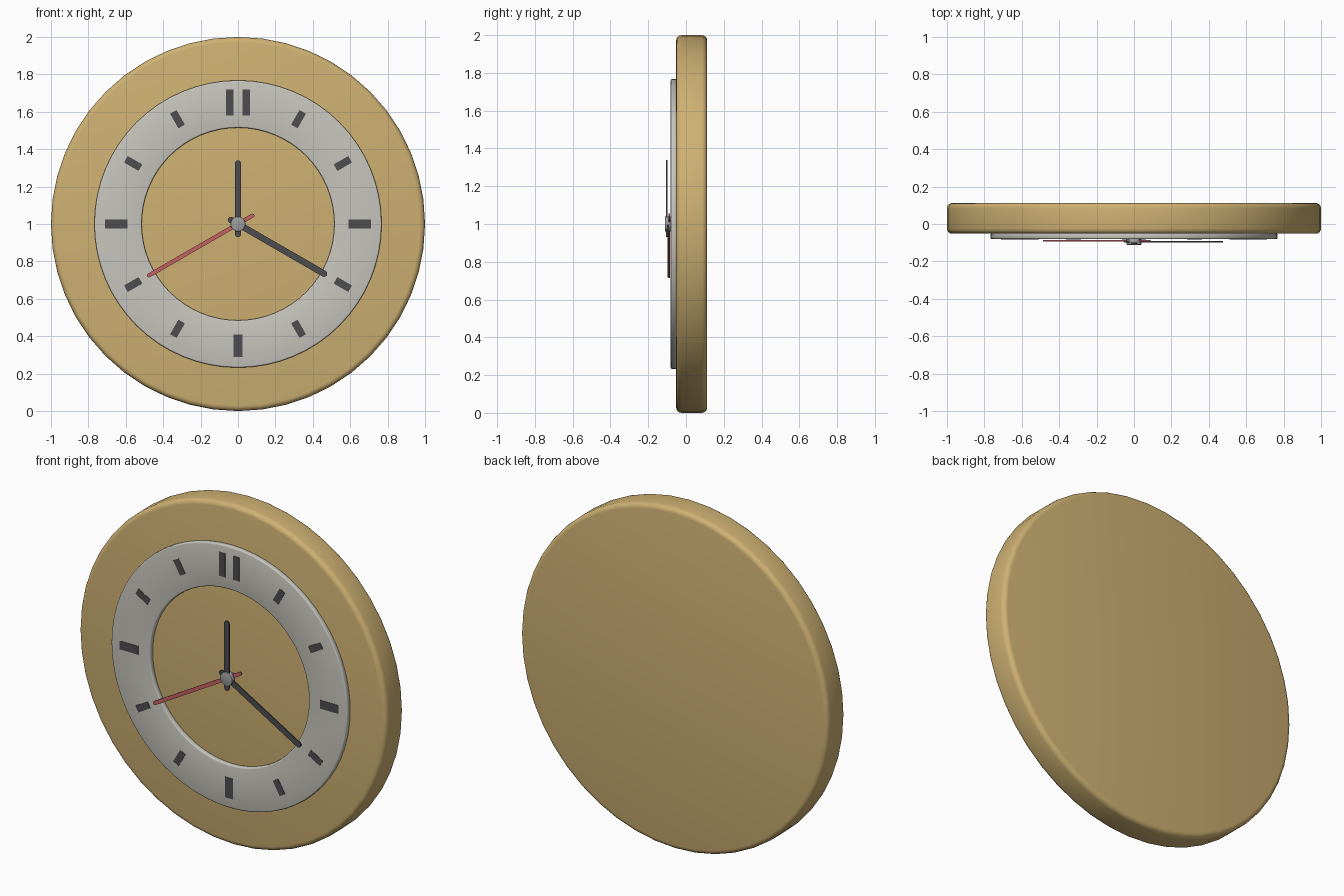
import bpy, bmesh
from math import sin, cos, pi, radians

if "Cube" in bpy.data.objects:
    bpy.data.objects.remove(bpy.data.objects["Cube"])

CZ = 1.0  # height of the clock centre


def material(name, rgb):
    m = bpy.data.materials.new(name)
    m.diffuse_color = (*rgb, 1)
    m.use_nodes = True
    m.node_tree.nodes["Principled BSDF"].inputs["Base Color"].default_value = m.diffuse_color
    return m


GOLD = material("gold", (0.62, 0.44, 0.17))
PALE = material("pale_grey", (0.57, 0.56, 0.51))
DARK = material("dark_grey", (0.075, 0.075, 0.08))
RED = material("red", (0.55, 0.12, 0.12))
STEEL = material("steel", (0.33, 0.34, 0.35))


def finish(name, bm, mat, bevel=0, segments=3):
    bmesh.ops.recalc_face_normals(bm, faces=bm.faces)
    if bevel:
        edges = [e for e in bm.edges if e.calc_face_angle(0) > radians(60)]
        bmesh.ops.bevel(bm, geom=edges, offset=bevel, segments=segments,
                        profile=0.5, affect='EDGES')
    me = bpy.data.meshes.new(name)
    bm.to_mesh(me)
    bm.free()
    me.materials.append(mat)
    ob = bpy.data.objects.new(name, me)
    bpy.context.collection.objects.link(ob)
    bpy.ops.object.select_all(action='DESELECT')
    ob.select_set(True)
    bpy.context.view_layer.objects.active = ob
    bpy.ops.object.shade_smooth_by_angle(angle=radians(35))
    return ob


def prism(name, outline, y0, y1, mat, bevel=0, angle=0.0, segments=3):
    """Extrude an outline from y0 to y1, turned clockwise about the centre."""
    bm = bmesh.new()
    c, s = cos(angle), sin(angle)
    vs = [bm.verts.new((x * c + z * s, y0, CZ - x * s + z * c)) for x, z in outline]
    face = bm.faces.new(vs)
    new = bmesh.ops.extrude_face_region(bm, geom=[face])["geom"]
    for v in new:
        if isinstance(v, bmesh.types.BMVert):
            v.co.y = y1
    return finish(name, bm, mat, bevel, segments)


def circle(r, n):
    return [(r * sin(2 * pi * i / n), r * cos(2 * pi * i / n)) for i in range(n)]


def bar(x, r0, r1, w):
    return [(x - w / 2, r0), (x + w / 2, r0), (x + w / 2, r1), (x - w / 2, r1)]


def capsule(tail, tip, w, n=8):
    h = w / 2
    top = [(h * cos(pi * i / n), tip - h + h * sin(pi * i / n)) for i in range(n + 1)]
    low = [(-h * cos(pi * i / n), -tail + h - h * sin(pi * i / n)) for i in range(n + 1)]
    return top + low


# round case
prism("case", circle(1.0, 48), -0.052, 0.112, GOLD, bevel=0.028, segments=4)

# raised dial ring
bm = bmesh.new()
N = 64
loops = []
for r, y in ((0.768, -0.050), (0.768, -0.081), (0.515, -0.081), (0.515, -0.050)):
    loops.append([bm.verts.new((x, y, CZ + z)) for x, z in circle(r, N)])
for a, b in zip(loops, loops[1:] + loops[:1]):
    for i in range(N):
        j = (i + 1) % N
        bm.faces.new((a[i], a[j], b[j], b[i]))
finish("dial_ring", bm, PALE, bevel=0.008)

# hour marks: slim bars, with broader plain bars at the quarters
for h in range(12):
    turn = radians(30 * h)
    if h == 0:
        for side, x in (("left", -0.045), ("right", 0.045)):
            prism("top_mark_" + side, bar(x, 0.58, 0.72, 0.04), -0.083, -0.075, DARK)
    elif h % 3 == 0:
        prism(f"quarter_mark_{h}", bar(0, 0.59, 0.71, 0.05), -0.083, -0.075, DARK, angle=turn)
    else:
        prism(f"hour_mark_{h}", bar(0, 0.602, 0.692, 0.04), -0.083, -0.075, DARK, angle=turn)

# hands
prism("second_hand", capsule(0.10, 0.56, 0.022), -0.093, -0.086, RED, angle=radians(240))
prism("minute_hand", capsule(0.06, 0.548, 0.034), -0.099, -0.092, DARK, angle=radians(120))
prism("hour_hand", capsule(0.07, 0.34, 0.032), -0.106, -0.099, DARK)

# centre shaft and cap
prism("shaft", circle(0.018, 24), -0.10, -0.045, STEEL)
prism("hub_cap", circle(0.04, 32), -0.112, -0.08, STEEL, bevel=0.005, segments=2)
